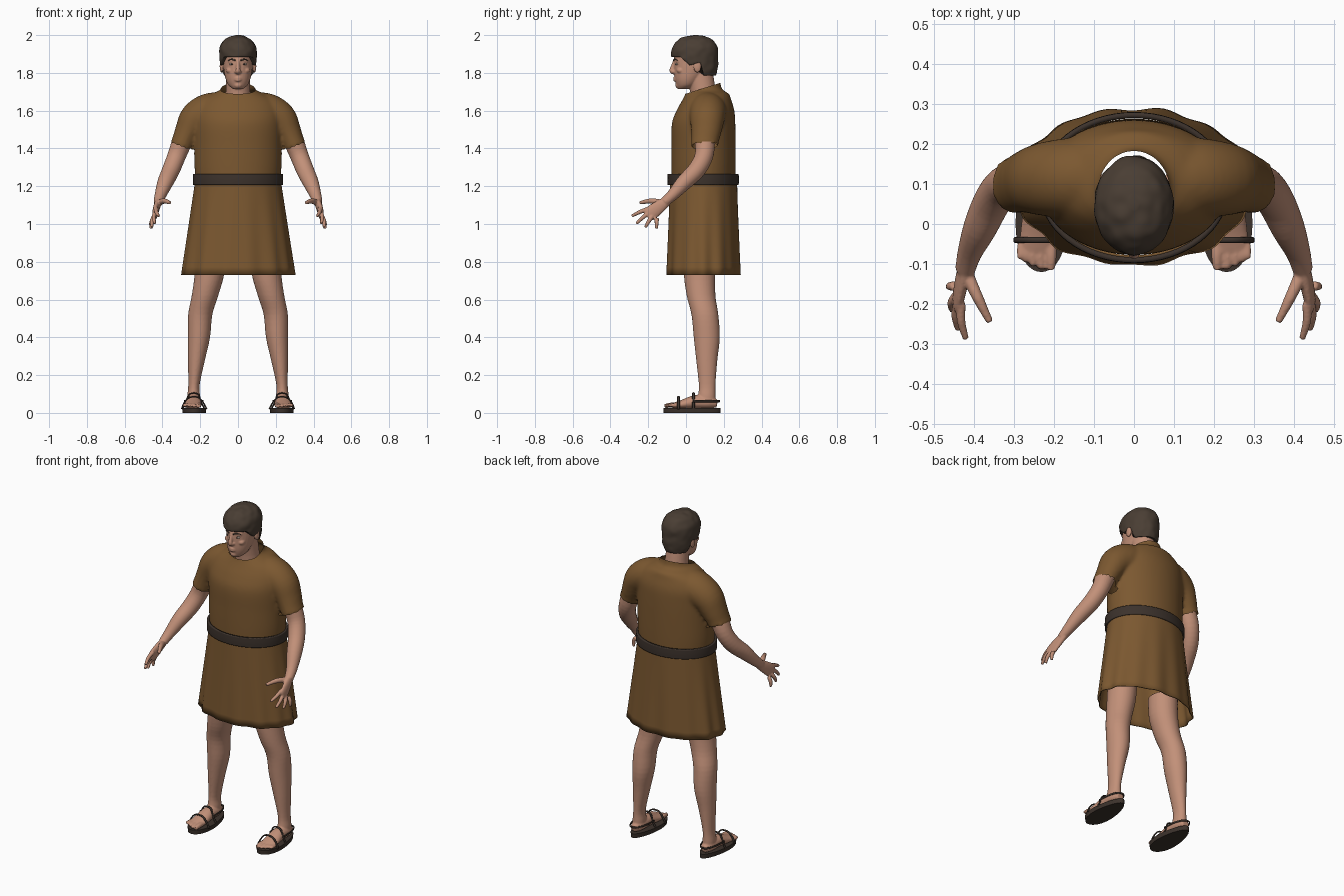
import bpy, bmesh, math
from mathutils import Vector, Matrix, noise

cube = bpy.data.objects.get("Cube")
if cube:
    bpy.data.objects.remove(cube)


def material(name, r, g, b):
    m = bpy.data.materials.new(name)
    m.use_nodes = True
    m.diffuse_color = (r, g, b, 1)
    node = m.node_tree.nodes["Principled BSDF"]
    node.inputs["Base Color"].default_value = (r, g, b, 1)
    node.inputs["Roughness"].default_value = 0.8
    return m


SKIN = material("skin", 0.54, 0.28, 0.19)
CLOTH = material("brown cloth", 0.2, 0.098, 0.03)
LEATHER = material("dark leather", 0.045, 0.032, 0.025)
HAIR = material("dark hair", 0.068, 0.048, 0.034)
EYE = material("eye white", 0.42, 0.34, 0.29)


def resample(rows, k=4):
    """Catmull-Rom through rows of numbers."""
    rows = [Vector(r) for r in rows]
    out = []
    for i in range(len(rows) - 1):
        p0, p1, p2 = rows[max(i - 1, 0)], rows[i], rows[i + 1]
        p3 = rows[min(i + 2, len(rows) - 1)]
        for j in range(k):
            t = j / k
            out.append(0.5 * (2 * p1 + (p2 - p0) * t + (2 * p0 - 5 * p1 + 4 * p2 - p3) * t * t
                              + (3 * p1 - p0 - 3 * p2 + p3) * t ** 3))
    return out + [rows[-1]]


def loft(bm, rings, caps=True):
    loops = [[bm.verts.new(p) for p in ring] for ring in rings]
    n = len(loops[0])
    for a, b in zip(loops, loops[1:]):
        for i in range(n):
            bm.faces.new((a[i], a[(i + 1) % n], b[(i + 1) % n], b[i]))
    if caps:
        bm.faces.new(loops[0])
        bm.faces.new(loops[-1])


def circle(c, a, b, n):
    return [c + a * math.cos(t) + b * math.sin(t) for t in (2 * math.pi * i / n for i in range(n))]


def stack(bm, rows, s=1, n=32, caps=True, k=4):
    """Horizontal ellipses: z, centre x, centre y, radius x, radius y."""
    loft(bm, [circle(Vector((s * x, y, z)), Vector((rx, 0, 0)), Vector((0, ry, 0)), n)
              for z, x, y, rx, ry in resample(rows, k)], caps)


def tube(bm, rows, s=1, ref=(1, 0, 0), n=16, k=4):
    """Ellipses across a path: x, y, z, radius along ref, radius across."""
    rows = resample(rows, k)
    pts = [Vector((s * r[0], r[1], r[2])) for r in rows]
    rings = []
    for i, r in enumerate(rows):
        d = (pts[min(i + 1, len(pts) - 1)] - pts[max(i - 1, 0)]).normalized()
        a = Vector(ref)
        a = (a - d * a.dot(d)).normalized()
        rings.append(circle(pts[i], a * r[3], d.cross(a) * r[4], n))
    loft(bm, rings)


def ball(bm, loc, size):
    m = Matrix.Translation(loc) @ Matrix.Diagonal((*size, 1))
    bmesh.ops.create_icosphere(bm, subdivisions=3, radius=1, matrix=m)


def finish(name, bm, mat, voxel=0, smooth=4, thick=0, sharp=None):
    """Make the object; optionally fuse overlapping pieces into one skin."""
    bmesh.ops.recalc_face_normals(bm, faces=bm.faces)
    me = bpy.data.meshes.new(name)
    bm.to_mesh(me)
    bm.free()
    ob = bpy.data.objects.new(name, me)
    bpy.context.collection.objects.link(ob)
    if voxel:
        r = ob.modifiers.new("fuse", 'REMESH')
        r.mode, r.voxel_size = 'VOXEL', voxel
        m = ob.modifiers.new("soften", 'SMOOTH')
        m.factor, m.iterations = 0.5, smooth
        dg = bpy.context.evaluated_depsgraph_get()
        ob.data = bpy.data.meshes.new_from_object(ob.evaluated_get(dg))
        ob.modifiers.clear()
    ob.data.materials.clear()
    ob.data.materials.append(mat)
    ob.data.shade_smooth()
    if sharp:
        ob.data.set_sharp_from_angle(angle=math.radians(sharp))
    if thick:
        m = ob.modifiers.new("thickness", 'SOLIDIFY')
        m.thickness, m.offset = thick, 0
    return ob


# Tunic top: chest and sleeves fused, then opened at neck, waist and cuffs
bm = bmesh.new()
stack(bm, [(1.20, 0, .093, .222, .168), (1.3, 0, .093, .23, .17), (1.41, 0, .093, .232, .17),
           (1.53, 0, .093, .235, .168), (1.6, 0, .103, .23, .153), (1.655, 0, .11, .2, .13),
           (1.69, 0, .112, .14, .115), (1.715, 0, .095, .09, .095), (1.78, 0, .09, .085, .09)], n=64)
for s in (1, -1):
    tube(bm, [(.08, .115, 1.6, .1, .1), (.16, .115, 1.59, .1, .1), (.225, .112, 1.555, .092, .088),
              (.265, .107, 1.49, .08, .07), (.29, .1, 1.435, .072, .061), (.3, .1, 1.41, .074, .063)],
         s, ref=(0, 1, 0), n=32)
top = finish("tunic_top", bm, CLOTH, voxel=0.01, smooth=5)
bm = bmesh.new()
bm.from_mesh(top.data)
for co, no in (((0, 0, 1.69), (0, -.3, .95)), ((0, 0, 1.23), (0, 0, -1))):
    bmesh.ops.bisect_plane(bm, geom=bm.verts[:] + bm.edges[:] + bm.faces[:],
                           plane_co=co, plane_no=no, clear_outer=True)
bm.normal_update()
cuffs = [f for f in bm.faces for s in (1, -1)
         if (f.calc_center_median() - Vector((s * .3, .1, 1.41))).length < .085
         and f.normal.dot(Vector((s * .4, 0, -.91))) > .65]
bmesh.ops.delete(bm, geom=cuffs, context='FACES')
bm.to_mesh(top.data)
bm.free()

# Skirt with soft folds that deepen toward the hem
bm = bmesh.new()
rings = []
for j in range(13):
    t = j / 12
    ring = []
    for i in range(128):
        a = 2 * math.pi * i / 128
        f = 1 + t * (.018 * math.cos(14 * a) + .012 * math.cos(9 * a + 1))
        ring.append(Vector(((.222 + .073 * t) * f * math.cos(a),
                            .093 + (.174 + .019 * t) * f * math.sin(a), 1.24 - .51 * t)))
    rings.append(ring)
loft(bm, rings, caps=False)
finish("tunic_skirt", bm, CLOTH, thick=.006)

# Belt
bm = bmesh.new()
stack(bm, [(1.208, 0, .091, .231, .181), (1.235, 0, .091, .232, .182), (1.264, 0, .091, .231, .181)],
      n=64, caps=False)
finish("belt", bm, LEATHER, thick=.014, sharp=40)

# Head and neck
bm = bmesh.new()
stack(bm, [(1.715, 0, -.012, .026, .032), (1.735, 0, .002, .05, .053), (1.77, 0, .015, .066, .075),
           (1.82, 0, .035, .076, .098), (1.87, 0, .045, .08, .108), (1.92, 0, .05, .082, .11),
           (1.96, 0, .05, .07, .09), (1.985, 0, .05, .035, .05)])
stack(bm, [(1.6, 0, .1, .075, .07), (1.7, 0, .09, .065, .068), (1.82, 0, .07, .062, .07)])
tube(bm, [(0, -.055, 1.872, .009, .01), (0, -.068, 1.835, .01, .012), (0, -.075, 1.81, .014, .013),
          (0, -.06, 1.798, .014, .008)])
tube(bm, [(-.05, -.036, 1.862, .008, .008), (0, -.056, 1.87, .011, .011), (.05, -.036, 1.862, .008, .008)],
     ref=(0, 0, 1))
for z in (1.761, 1.773):
    tube(bm, [(-.026, -.046, 1.767, .004, .004), (0, -.061, z, .007, .007),
              (.026, -.046, 1.767, .004, .004)], ref=(0, 0, 1))
ball(bm, (0, -.04, 1.735), (.022, .017, .017))
for s in (1, -1):
    ball(bm, (s * .011, -.064, 1.806), (.009, .011, .008))
    ball(bm, (s * .042, -.028, 1.813), (.022, .022, .017))
    ball(bm, (s * .087, .06, 1.835), (.01, .021, .034))
finish("head", bm, SKIN, voxel=.004, smooth=3)

# Eyes and eyebrows
for s, side in ((1, "left"), (-1, "right")):
    bm = bmesh.new()
    ball(bm, (s * .032, -.0445, 1.846), (.014, .012, .007))
    finish(side + "_eye", bm, EYE)
    bm = bmesh.new()
    ball(bm, (s * .032, -.0545, 1.846), (.005, .004, .005))
    finish(side + "_iris", bm, LEATHER)
    bm = bmesh.new()
    tube(bm, [(.014, -.066, 1.866, .004, .003), (.033, -.06, 1.872, .004, .003),
              (.052, -.045, 1.866, .002, .002)], s, ref=(0, 0, 1), n=8)
    finish(side + "_eyebrow", bm, HAIR)


# Hair: lumpy cap whose underside follows the hairline
def hairline(y):
    pts = [(-1, 1.89), (-.03, 1.885), (.02, 1.84), (.075, 1.855), (.095, 1.785), (1, 1.785)]
    for (a, za), (b, zb) in zip(pts, pts[1:]):
        if y <= b:
            return za + (zb - za) * (y - a) / (b - a)


bm = bmesh.new()
stack(bm, [(1.775, 0, .07, .075, .085), (1.82, 0, .055, .091, .112), (1.88, 0, .047, .098, .122),
           (1.93, 0, .047, .097, .121), (1.97, 0, .05, .076, .097), (1.99, 0, .052, .046, .062),
           (1.999, 0, .053, .012, .016)], n=64, k=6)
for v in bm.verts:
    v.co += (v.co - Vector((0, .05, 1.88))) * (.035 * noise.noise(v.co * 30))
    v.co.z = min(max(v.co.z, hairline(v.co.y)), 2)
finish("hair", bm, HAIR)

for s, side in ((1, "left"), (-1, "right")):
    # Arm and hand
    bm = bmesh.new()
    tube(bm, [(x, y, z, r, r) for x, y, z, r in (
        (.24, .1, 1.56, .065), (.29, .1, 1.45, .055), (.325, .095, 1.36, .049), (.355, .055, 1.285, .047),
        (.385, -.01, 1.22, .042), (.41, -.07, 1.155, .031), (.422, -.115, 1.115, .025))], s, n=24)
    tube(bm, [(.42, -.1, 1.122, .019, .026), (.432, -.15, 1.085, .017, .036),
              (.44, -.19, 1.055, .014, .039), (.442, -.207, 1.044, .009, .032)], s)
    for base, tip in (((.432, -.2, 1.08), (.42, -.287, 1.042)), ((.44, -.195, 1.06), (.44, -.263, 1.002)),
                      ((.445, -.18, 1.04), (.455, -.215, .982)), ((.448, -.155, 1.03), (.46, -.156, .975))):
        b, t = Vector(base), Vector(tip)
        m = (b + t) / 2 + Vector((.006, 0, .003))
        tube(bm, [(*b, .012, .012), (*m, .011, .011), (*t, .008, .008)], s, n=12)
    tube(bm, [(.418, -.125, 1.112, .017, .017), (.39, -.185, 1.122, .014, .014),
              (.36, -.245, 1.112, .009, .009)], s, ref=(0, 0, 1), n=12)
    finish(side + "_arm", bm, SKIN, voxel=.0045, smooth=3)

    # Leg and foot
    bm = bmesh.new()
    stack(bm, [(.85, .145, .075, .08, .085), (.73, .152, .072, .078, .083), (.62, .175, .08, .07, .076),
               (.52, .2, .1, .064, .071), (.4, .207, .11, .059, .069), (.28, .22, .11, .045, .056),
               (.15, .233, .112, .03, .044), (.09, .235, .11, .034, .046), (.05, .235, .11, .034, .046)], s)
    tube(bm, [(.235, .165, .048, .022, .02), (.235, .12, .056, .038, .034), (.236, .05, .058, .04, .036),
              (.238, -.02, .045, .046, .024), (.242, -.07, .037, .048, .014)], s, n=24)
    for x, x2, y2, r in ((.207, .208, -.114, .014), (.234, .232, -.113, .01), (.253, .253, -.105, .01),
                         (.27, .27, -.093, .009), (.284, .285, -.08, .009)):
        tube(bm, [(x, -.05, .04, r, r), (x, -.08, .041, r, r), (x2, y2, .036, r * .8, r * .8)], s, n=12)
    finish(side + "_leg", bm, SKIN, voxel=.005, smooth=3)

    # Sandal sole, wider at the ball than at the heel
    bm = bmesh.new()
    stack(bm, [(0, .232, .032, .056, .15), (.026, .232, .032, .058, .152)], s, n=48, k=1)
    for v in bm.verts:
        v.co.x = s * .233 + (v.co.x - s * .233) * (1.08 - 1.6 * (v.co.y - .03))
    finish(side + "_sandal_sole", bm, LEATHER, sharp=40)

    # Sandal straps arched over the foot, and one around the heel
    bm = bmesh.new()
    for y, inner, outer, top_z in ((-.04, .165, .298, .082), (.04, .175, .292, .1)):
        tube(bm, [(x, y, z, .007, .004) for x, z in (
            (inner, .02), (inner + .02, .055), (.212, top_z), (.255, top_z), (outer - .014, .055),
            (outer, .02))], s, ref=(0, 1, 0), n=8)
    tube(bm, [(x, y, .062, .006, .003) for x, y in (
        (.185, .04), (.19, .11), (.21, .163), (.236, .178), (.262, .163), (.28, .11), (.284, .04))],
         s, ref=(0, 0, 1), n=8)
    finish(side + "_sandal_straps", bm, LEATHER)
